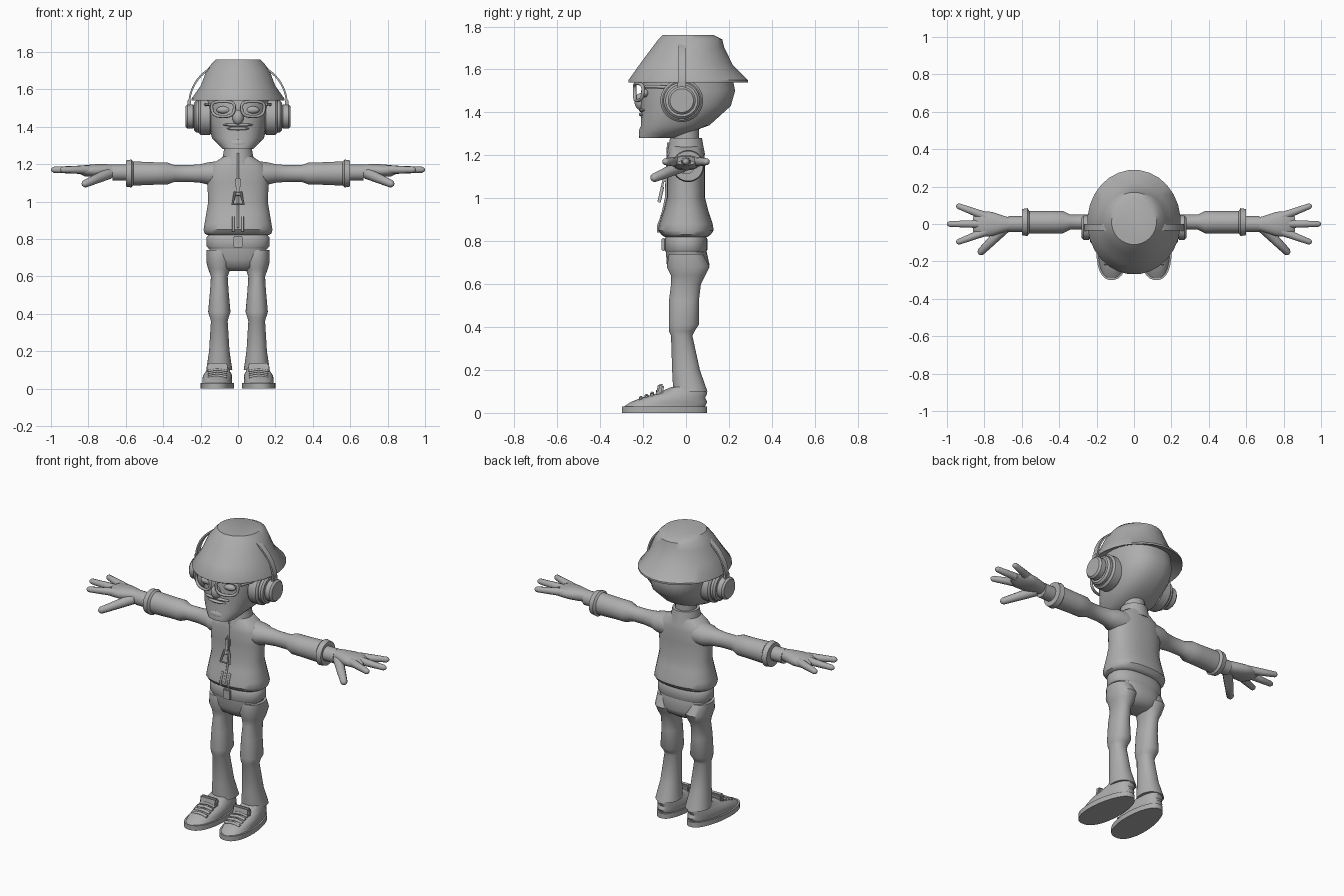
import bpy, bmesh
from math import cos, sin, pi, tau, copysign, radians
from mathutils import Vector

cube = bpy.data.objects.get("Cube")
if cube:
    bpy.data.objects.remove(cube)

GREY = (0.42, 0.42, 0.42, 1)
grey = bpy.data.materials.new("plain grey")
grey.use_nodes = True
grey.diffuse_color = GREY
grey.node_tree.nodes["Principled BSDF"].inputs["Base Color"].default_value = GREY


def finish(name, bm):
    """Turn the mesh under construction into a smooth object with sharp creases."""
    bmesh.ops.recalc_face_normals(bm, faces=bm.faces)
    mesh = bpy.data.meshes.new(name)
    bm.to_mesh(mesh)
    bm.free()
    mesh.materials.append(grey)
    mesh.shade_smooth()
    mesh.set_sharp_from_angle(angle=radians(40))
    obj = bpy.data.objects.new(name, mesh)
    bpy.context.scene.collection.objects.link(obj)
    return obj


def skin(name, rings, closed=False):
    """Bridge a list of equal point rings; cap the ends unless closed."""
    bm = bmesh.new()
    loops = [[bm.verts.new(point) for point in ring] for ring in rings]
    pairs = list(zip(loops, loops[1:]))
    if closed:
        pairs.append((loops[-1], loops[0]))
    else:
        bm.faces.new(loops[0])
        bm.faces.new(loops[-1])
    for low, high in pairs:
        for i in range(len(low)):
            bm.faces.new((low[i - 1], low[i], high[i], high[i - 1]))
    return finish(name, bm)


def bend(value, power):
    return copysign(abs(value) ** (2 / power), value)


def loft(name, rows, centre=(0, 0), axis="Z", power=2.4, side=1, count=28):
    """Rows hold a level on the axis, two radii and an optional shift of the centre."""
    rings = []
    for level, wide, deep, *shift in rows:
        ring = []
        for i in range(count):
            a = tau * (i + 0.5) / count
            u = centre[0] + wide * bend(cos(a), power)
            v = centre[1] + deep * bend(sin(a), power) + sum(shift)
            ring.append(Vector((u * side, v, level)) if axis == "Z"
                        else Vector((level * side, u, v)))
        rings.append(ring)
    return skin(name, rings)


def tube(name, points, radius, side=1, closed=False, taper=None, count=10):
    """Round tube through points; taper gives a radius factor for each point."""
    points = [Vector((x * side, y, z)) for x, y, z in points]
    last = len(points) - 1
    rings = []
    for k, point in enumerate(points):
        after = points[0 if closed and k == last else min(k + 1, last)]
        before = points[k - 1 if closed else max(k - 1, 0)]
        way = (after - before).normalized()
        across = way.cross(Vector((0, 1, 0)))
        if across.length < 0.1:
            across = way.cross(Vector((0, 0, 1)))
        across.normalize()
        other = way.cross(across)
        size = radius * (taper[k] if taper else 1)
        turns = [tau * i / count for i in range(count)]
        rings.append([point + size * (across * cos(t) + other * sin(t)) for t in turns])
    return skin(name, rings, closed)


def ball(name, centre, size):
    bm = bmesh.new()
    bmesh.ops.create_uvsphere(bm, u_segments=20, v_segments=12, radius=1)
    bmesh.ops.scale(bm, vec=size, verts=bm.verts)
    bmesh.ops.translate(bm, vec=centre, verts=bm.verts)
    return finish(name, bm)


def box(name, centre, size, tilt=0):
    bm = bmesh.new()
    bmesh.ops.create_cube(bm, size=1)
    bmesh.ops.scale(bm, vec=size, verts=bm.verts)
    bmesh.ops.bevel(bm, geom=bm.edges[:], offset=min(size) / 4, segments=2, affect="EDGES")
    obj = finish(name, bm)
    obj.location = centre
    obj.rotation_euler.x = radians(tilt)
    return obj


# Head and face
loft("head", [(1.28, .08, .08, -.14), (1.3, .1, .11, -.11), (1.34, .14, .16, -.05),
              (1.43, .16, .21), (1.5, .17, .22, .01), (1.6, .17, .2, .01)])
ball("nose", (0, -.21, 1.45), (.03, .03, .04))
ball("upper_lip", (0, -.2, 1.41), (.08, .02, .01))
ball("lower_lip", (0, -.2, 1.39), (.06, .02, .01))
ball("chin", (0, -.19, 1.31), (.06, .03, .03))
tube("neck", [(0, 0, 1.18), (0, 0, 1.34)], .06, count=20)

# Bucket hat with a brim underside
loft("hat", [(1.6, .15, .16), (1.54, .25, .28, .01), (1.55, .25, .28, .01), (1.62, .2, .22),
             (1.7, .17, .17, .01), (1.74, .14, .15, .02), (1.76, .12, .12, .01)], power=2)

# Headphone band arching over the hat
arch = [pi * k / 32 for k in range(33)]
corners = [(radius, y) for radius, y in ((.23, -.035), (.23, 0), (.24, 0), (.24, -.035))]
skin("headphone_band", [[((r + .026) * cos(a), y, 1.52 + r * sin(a)) for r, y in corners]
                        for a in arch])

for label, side in (("left", 1), ("right", -1)):
    # Stepped ear cup: padded ring, shell and hub
    for part, start, end, radius in (("pad", .14, .21, .1), ("shell", .2, .235, .085),
                                     ("hub", .23, .28, .065)):
        edge = .01
        loft(f"{label}_ear_{part}", [(start, radius - edge, radius - edge),
                                     (start + edge, radius, radius), (end - edge, radius, radius),
                                     (end, radius - edge, radius - edge)],
             (-.02, 1.455), "X", 2, side)
    box(label + "_band_slider", (side * .26, -.02, 1.52), (.02, .04, .05))

    # Glasses follow the curve of the face
    lens = []
    for i in range(24):
        a = tau * i / 24
        x = .08 + .06 * bend(cos(a), 3) * (1 + sin(a) / 8)
        lens.append((x, 2 * x * x - .24, 1.495 + .04 * bend(sin(a), 3)))
    tube(label + "_lens_frame", lens, .008, side, closed=True)
    tube(label + "_glasses_arm", [(.15, -.19, 1.52), (.17, -.13, 1.52), (.18, 0, 1.51)], .008, side)
    ball(label + "_eye", (side * .075, -.19, 1.49), (.04, .02, .02))

    # Sleeve with puffed forearm and turned cuff
    loft(label + "_sleeve", [(.08, .07, .07), (.16, .07, .06), (.2, .05, .05), (.26, .04, .045),
                             (.34, .04, .045), (.38, .06, .06), (.44, .06, .06), (.56, .06, .065),
                             (.57, .075, .075), (.6, .07, .07)], (.01, 1.15), "X", 2, side)
    tube(label + "_wrist", [(.57, 0, 1.155), (.67, 0, 1.155)], .043, side, count=20)

    # Hand: palm, three spread fingers and a thumb
    loft(label + "_palm", [(.65, .03, .03), (.7, .045, .035), (.76, .065, .035),
                           (.82, .07, .03), (.86, .04, .01)], (0, 1.165), "X", 2.2, side)
    fingers = [(f"finger_{n + 2}", Vector((.79, n * .04, 1.17)),
                Vector((1 - abs(n) * .05, n * .1, 1.17)), .02) for n in (-1, 0, 1)]
    fingers.append(("thumb", Vector((.69, -.02, 1.15)), Vector((.83, -.16, 1.09)), .025))
    for part, root, tip, radius in fingers:
        tube(f"{label}_{part}", [root.lerp(tip, f) for f in (0, .5, .93, .98, 1)],
             radius, side, taper=(1.2, 1, .8, .5, .2))

    # Trouser leg with a loose knee fold and flared hem
    loft(label + "_leg", [(.74, .07, .08), (.68, .07, .1, .01), (.64, .06, .08, .01),
                          (.6, .045, .07), (.52, .05, .07, -.01), (.41, .06, .07, -.01),
                          (.38, .05, .06, -.02), (.36, .045, .05, -.02), (.2, .055, .065),
                          (.1, .07, .08, .02)], (.1, 0), power=2.2, side=side)

    # Shoe, with narrower heel and toes turned out
    sole = loft(label + "_sole", [(0, .09, .2), (.03, .09, .2)], (.11, -.1), side=side)
    upper = loft(label + "_shoe", [(.03, .08, .19), (.05, .08, .18, .02), (.07, .08, .15, .04),
                                   (.09, .07, .12, .08), (.12, .06, .08, .11)],
                 (.11, -.1), side=side)
    for part in (sole, upper):
        for vert in part.data.vertices:
            back = vert.co.y + .1
            across = vert.co.x * side - .11
            vert.co.x = side * (.11 + across * (1 - max(0, back)) - back / 20)

    # Tongue and a ladder of laces
    box(label + "_shoe_tongue", (side * .11, -.12, .11), (.11, .03, .05), -12)
    for row in range(4):
        y, z = -.21 + row * .026, .07 + row * .01
        tube(f"{label}_lace_{row + 1}", [(.11 + x, y, z - abs(x) / 6) for x in (-.05, 0, .05)],
             .009, side)

    # Short cords at the jacket hem
    tube(label + "_hem_cord", [(.025, -.11, .92), (.025, -.13, .87), (.025, -.13, .84)], .006, side)

# Jacket, collar, belt and seat
loft("jacket", [(.82, .165, .1), (.83, .18, .115), (.85, .185, .13), (.88, .18, .125),
                (.94, .17, .105), (1, .16, .09), (1.1, .165, .09), (1.17, .16, .09),
                (1.2, .14, .085), (1.24, .08, .075)])
loft("collar", [(1.2, .09, .09), (1.25, .08, .08), (1.28, .075, .075)], power=2)
loft("waistband", [(.75, .16, .095), (.76, .168, .1), (.81, .168, .1), (.82, .16, .095)])
loft("hips", [(.63, .07, .05, .01), (.65, .12, .08, .01), (.69, .15, .1, .01), (.76, .155, .095)])

# Zip, pull tab and front flap
tube("zip_line", [(0, -.083, 1.26), (0, -.09, 1.1), (0, -.093, 1), (0, -.106, .94),
                  (0, -.13, .86)], .006)
box("zip_slider", (0, -.1, 1.1), (.03, .02, .05))
box("zip_link", (0, -.11, 1.06), (.02, .01, .06), -12)
tube("zip_pull", [(-.015, -.11, 1.05), (.015, -.11, 1.05), (.03, -.125, .985),
                  (-.03, -.125, .985)], .008, closed=True)
box("belt_flap", (0, -.105, .785), (.05, .016, .06))
